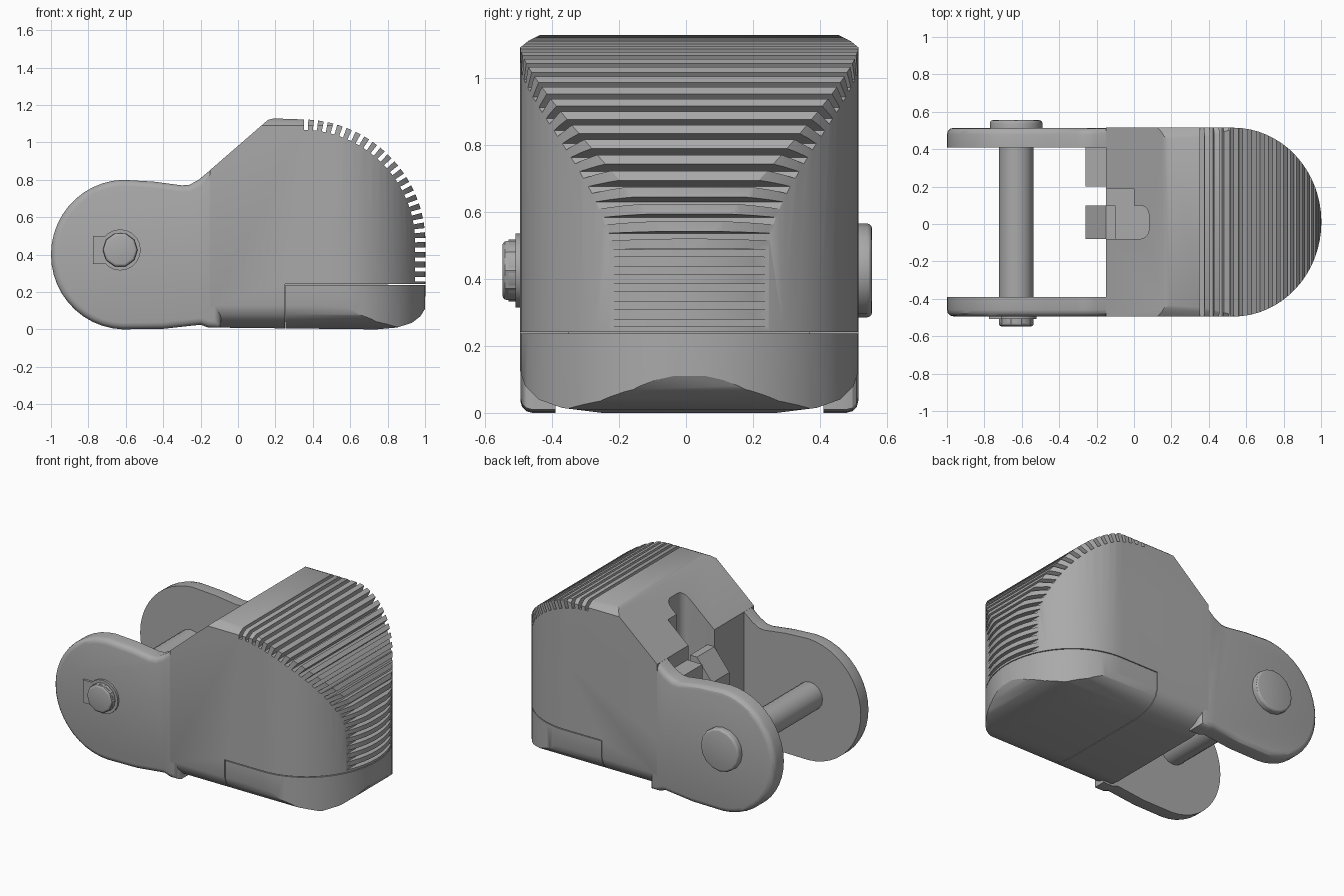
import bpy, bmesh, math
from mathutils import Vector

cube = bpy.data.objects.get("Cube")
if cube:
    bpy.data.objects.remove(cube, do_unlink=True)

grey = bpy.data.materials.new("plain grey")
grey.use_nodes = True
grey.diffuse_color = (0.4, 0.4, 0.4, 1)
grey.node_tree.nodes["Principled BSDF"].inputs["Base Color"].default_value = (0.4, 0.4, 0.4, 1)

MID = 0.01        # centre line of the housing in y
HALF = 0.505      # half width


def prism(name, pts, axis, lo, hi, round_end=None, radius=0.0):
    """Extrude a 2D outline along an axis; optionally round one end's rim."""
    place = {"x": lambda a, b, t: (t, a, b),
             "y": lambda a, b, t: (a, t, b),
             "z": lambda a, b, t: (a, b, t)}[axis]
    bm = bmesh.new()
    ends = [[bm.verts.new(place(a, b, t)) for a, b in pts] for t in (lo, hi)]
    bm.faces.new(ends[0])
    bm.faces.new(ends[1])
    for i in range(len(pts)):
        j = (i + 1) % len(pts)
        bm.faces.new((ends[0][i], ends[0][j], ends[1][j], ends[1][i]))
    bmesh.ops.recalc_face_normals(bm, faces=bm.faces)
    if round_end is not None:
        rim = set(ends[round_end])
        edges = [e for e in bm.edges if set(e.verts) <= rim]
        bmesh.ops.bevel(bm, geom=edges, offset=radius, segments=3,
                        profile=0.5, affect="EDGES", clamp_overlap=True)
    mesh = bpy.data.meshes.new(name)
    bm.to_mesh(mesh)
    bm.free()
    ob = bpy.data.objects.new(name, mesh)
    bpy.context.collection.objects.link(ob)
    mesh.materials.append(grey)
    return ob


def box(name, x0, x1, y0, y1, z0, z1):
    return prism(name, [(x0, y0), (x1, y0), (x1, y1), (x0, y1)], "z", z0, z1)


def cut(ob, tool, operation="DIFFERENCE"):
    mod = ob.modifiers.new("cut", "BOOLEAN")
    mod.operation, mod.solver, mod.object = operation, "EXACT", tool
    bpy.context.view_layer.objects.active = ob
    bpy.ops.object.modifier_apply(modifier=mod.name)
    bpy.data.objects.remove(tool, do_unlink=True)


def arc(cx, cy, rx, ry, start, end, n):
    angles = [math.radians(start + (end - start) * i / n) for i in range(n + 1)]
    return [(cx + rx * math.cos(a), cy + ry * math.sin(a)) for a in angles]


# Domed nose edge, measured by distance from its top
R = 0.6625
QUARTER = R * math.pi / 2


def nose(s):
    a = math.pi / 2 - min(s, QUARTER) / R
    n = Vector((math.cos(a), math.sin(a)))
    p = Vector((0.34, 0.46)) + n * R
    return p - Vector((0, max(0, s - QUARTER))), n


# Housing side profile with the cooling slits cut into the nose
profile = [(-0.15, 0.01), (-0.15, 0.851), (0.16, 1.12), (0.19, 1.128)]
for i in range(24):
    s = 0.025 + 0.0525 * i
    p0, p1, n = nose(s - 0.011)[0], nose(s + 0.011)[0], nose(s)[1]
    profile += [tuple(p) for p in (p0, p0 - n * 0.055, p1 - n * 0.055, p1)]
profile += [(1.0, 0.11), (0.975, 0.07), (0.93, 0.035), (0.85, 0.01), (0.74, 0)]
housing = prism("housing", profile, "y", MID - 0.6, MID + 0.6)

# Rounded plan and cross-section trim the housing
plan = [(-0.5, MID - HALF)] + arc(0.53, MID, 0.472, HALF, -90, 90, 32) + [(-0.5, MID + HALF)]
cut(housing, prism("plan_trim", plan, "z", -0.5, 1.5), "INTERSECT")
half = [(0.26, 0), (0.38, 0.015), (0.45, 0.04), (0.49, 0.08), (HALF, 0.125),
        (HALF, 1.09), (0.48, 1.11), (0.43, 1.135)]
section = [(MID + y, z) for y, z in half] + [(MID - y, z) for y, z in reversed(half)]
cut(housing, prism("section_trim", section, "x", -0.6, 1.3), "INTERSECT")

# Latch pocket in the sloped face
pocket = [(-0.3, -0.08)] + arc(0.03, -0.03, 0.05, 0.05, -90, 0, 5) \
    + arc(0.03, 0.05, 0.05, 0.05, 0, 90, 5) + [(0.0, 0.1), (0.0, 0.19), (-0.3, 0.19)]
cut(housing, prism("pocket_tool", pocket, "z", 0.6, 1.3))

# Lower nose cover, split from the housing by a fine seam
cover = housing.copy()
cover.data = housing.data.copy()
cover.name = "nose_cover"
bpy.context.collection.objects.link(cover)
cut(cover, box("cover_tool", 0.254, 1.2, -1, 1, -0.2, 0.237), "INTERSECT")
cut(housing, box("seam_tool", 0.25, 1.2, -1, 1, -0.2, 0.242))
core = box("inner_core", 0.2, 0.8, MID - 0.36, MID + 0.36, 0.04, 0.3)

# Fork arms
arm = arc(-0.603, 0.4, 0.397, 0.4, 268, 92, 22) + [
    (-0.45, 0.79), (-0.3, 0.77), (-0.26, 0.773), (-0.21, 0.80), (-0.09, 0.90),
    (-0.09, 0.01), (-0.16, 0.01), (-0.2, 0.025), (-0.4, 0.003)]
arms = [prism("front_arm", arm, "y", MID - HALF + 0.001, -0.39, 0, 0.035),
        prism("back_arm", arm, "y", 0.41, MID + HALF - 0.001, 1, 0.035)]

# Stop block and sloping latch tongue between the arms
stop_block = box("stop_block", -0.26, -0.14, 0.2, 0.415, 0.45, 0.76)
tongue = prism("latch_tongue", [(-0.26, 0.42), (-0.26, 0.6), (-0.15, 0.74), (-0.1, 0.74), (-0.1, 0.3)],
               "y", -0.08, 0.1)


# Hinge pin with head, retaining collar and clip
def disc(name, r, y0, y1, sides, round_end=None, radius=0.0):
    return prism(name, arc(-0.63, 0.425, r, r, 0, 360 - 360 / sides, sides - 1),
                 "y", y0, y1, round_end, radius)


pin_parts = [disc("hinge_pin", 0.092, -0.53, 0.53, 16),
             disc("pin_head", 0.14, 0.51, 0.555, 16, 1, 0.015),
             disc("pin_collar", 0.093, -0.548, -0.5, 10, 0, 0.015),
             disc("clip_ring", 0.11, -0.508, -0.48, 20),
             box("clip_tab", -0.775, -0.69, -0.508, -0.48, 0.35, 0.5)]

# Shading
for ob in [housing, cover, core, stop_block, tongue] + arms + pin_parts:
    bpy.ops.object.select_all(action="DESELECT")
    ob.select_set(True)
    bpy.context.view_layer.objects.active = ob
    bpy.ops.object.shade_smooth_by_angle(angle=math.radians(30))
